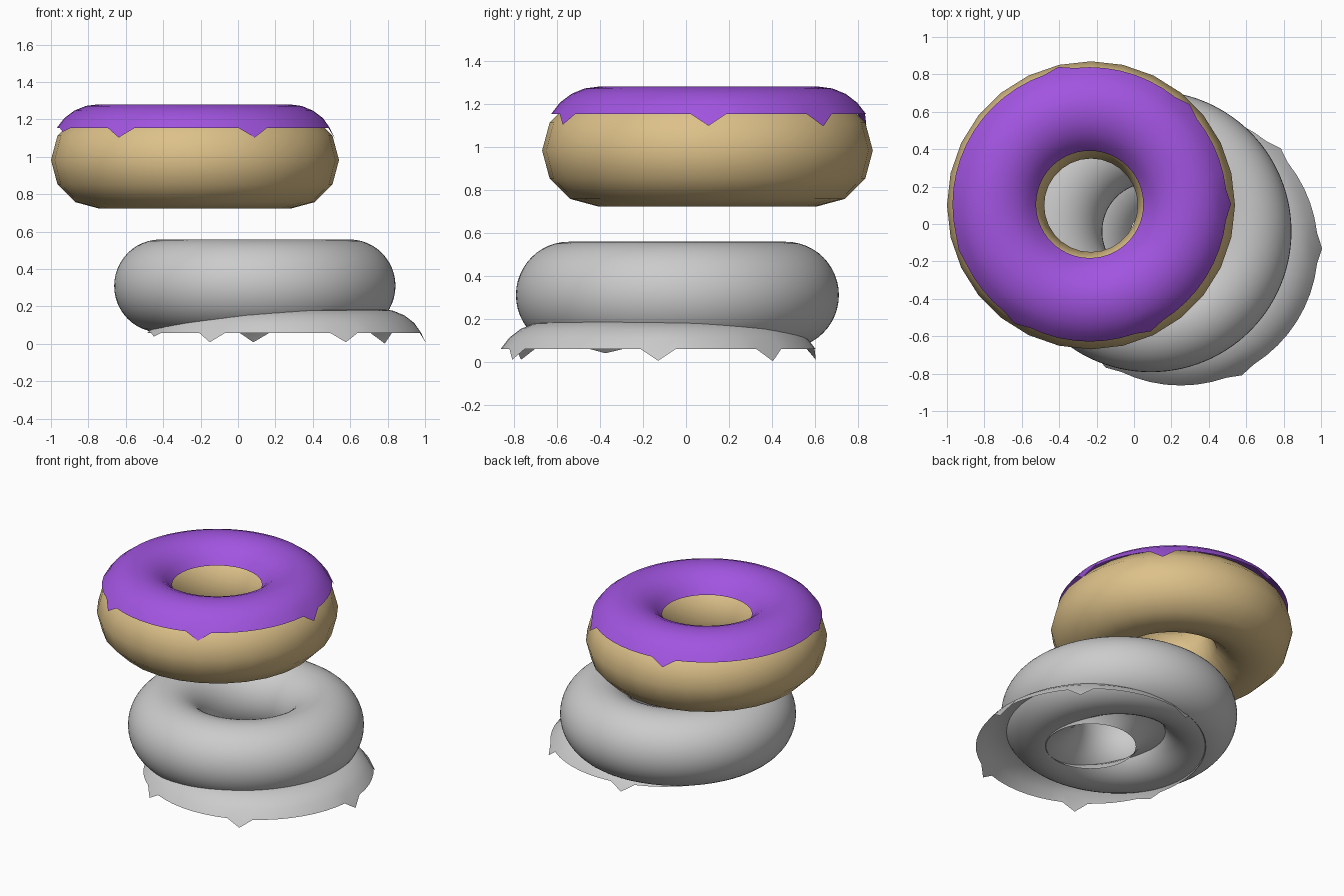
import bpy, math

if "Cube" in bpy.data.objects:
    bpy.data.objects.remove(bpy.data.objects["Cube"])

MAJOR, MINOR = 0.51, 0.26


def donut(name, loc, subdiv=0):
    bpy.ops.mesh.primitive_torus_add(major_segments=28, minor_segments=12,
                                     major_radius=MAJOR, minor_radius=MINOR, location=loc)
    ob = bpy.context.object
    ob.name = name
    bpy.ops.object.shade_smooth()
    if subdiv:
        m = ob.modifiers.new("subdivision", 'SUBSURF')
        m.levels = m.render_levels = subdiv
    return ob


# rim vertex index (of 56) -> how far that drip hangs down
DRIPS = {0: 0.055, 7: 0.057, 16: 0.05, 31: 0.02, 37: 0.05, 46: 0.05}


def icing(name, loc, rim_height=0.13, sides=56, steps=8):
    # open sheet over the top of the ring, from outer rim to inner rim
    verts, faces = [], []
    for i in range(sides):
        a = 2 * math.pi * i / sides
        for j in range(steps + 1):
            t = math.radians(30 + 120 * j / steps)
            r = MAJOR + 0.258 * math.cos(t)
            z = 0.256 * math.sin(t) - rim_height
            if j == 0 and i in DRIPS:
                z -= DRIPS[i]
                r += 0.4 * DRIPS[i]
            verts.append((r * math.cos(a), r * math.sin(a), z))
    n = steps + 1
    for i in range(sides):
        k = (i + 1) % sides
        for j in range(steps):
            faces.append((i * n + j, k * n + j, k * n + j + 1, i * n + j + 1))
    me = bpy.data.meshes.new(name)
    me.from_pydata(verts, [], faces)
    me.polygons.foreach_set("use_smooth", [True] * len(faces))
    ob = bpy.data.objects.new(name, me)
    ob.location = loc
    bpy.context.collection.objects.link(ob)
    return ob


def colour(ob, name, rgb):
    mat = bpy.data.materials.new(name)
    mat.diffuse_color = (*rgb, 1)
    mat.use_nodes = True
    mat.node_tree.nodes["Principled BSDF"].inputs["Base Color"].default_value = mat.diffuse_color
    ob.data.materials.append(mat)


# upper glazed doughnut
colour(donut("dough_ring", (-0.23, 0.10, 0.983)), "dough", (0.72, 0.53, 0.25))
colour(icing("icing", (-0.237, 0.105, 1.155)), "purple_icing", (0.36, 0.09, 0.75))

# lower plain doughnut and loose icing sheet
donut("plain_ring", (0.09, -0.04, 0.31), 2)
icing("plain_icing", (0.25, -0.13, 0.061))
